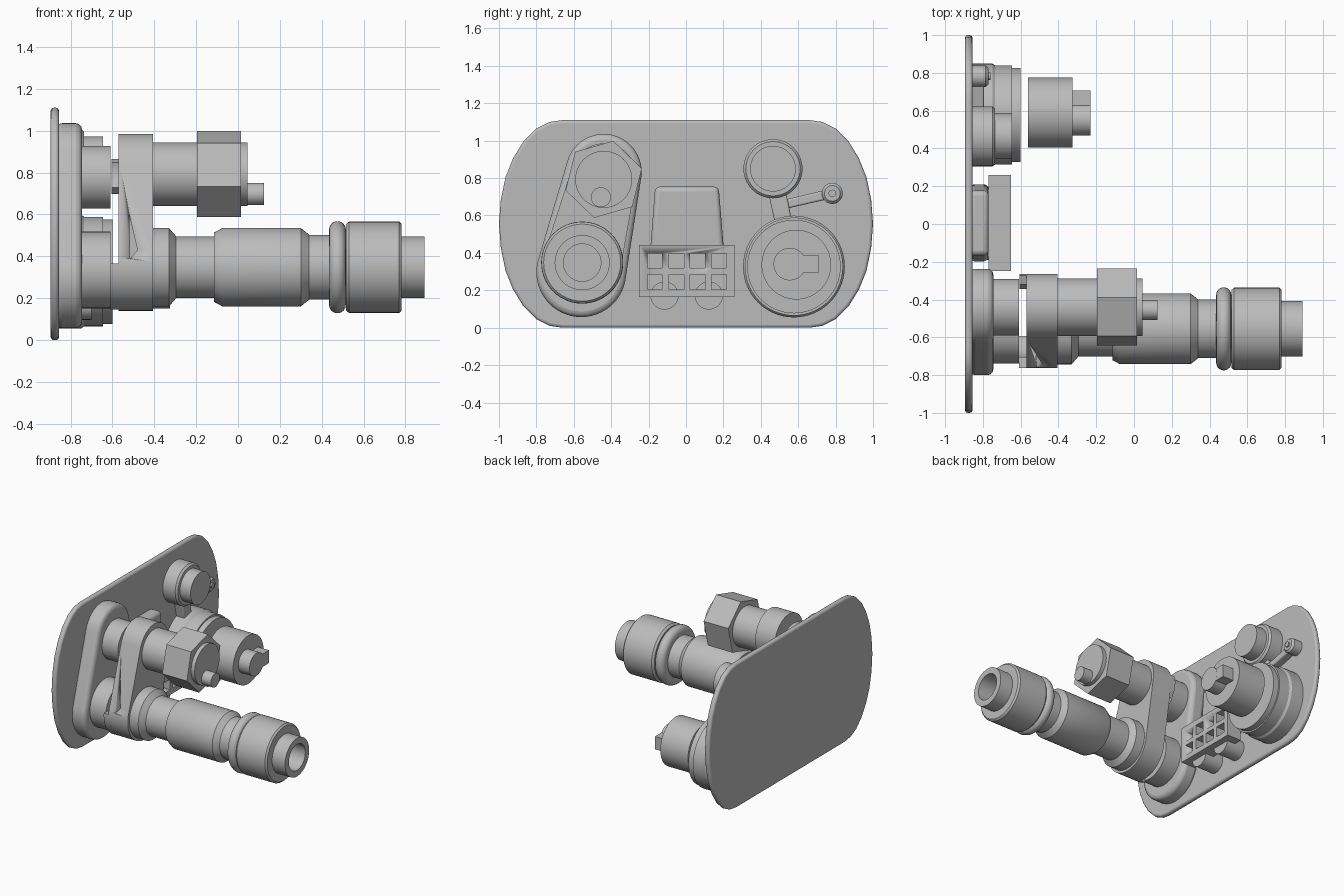
import bpy, bmesh, math
from mathutils import Vector
from mathutils.geometry import convex_hull_2d

cube = bpy.data.objects.get("Cube")
if cube:
    bpy.data.objects.remove(cube, do_unlink=True)

grey = bpy.data.materials.new("plain grey")
grey.use_nodes = True
grey.diffuse_color = (0.5, 0.5, 0.5, 1)
grey.node_tree.nodes["Principled BSDF"].inputs["Base Color"].default_value = (0.5, 0.5, 0.5, 1)


def finish(name, bm, bevel=0, cutters=()):
    """Turn a bmesh into a shaded object, with optional cuts and rounded edges."""
    bmesh.ops.recalc_face_normals(bm, faces=bm.faces)
    mesh = bpy.data.meshes.new(name)
    bm.to_mesh(mesh)
    bm.free()
    mesh.materials.append(grey)
    ob = bpy.data.objects.new(name, mesh)
    bpy.context.collection.objects.link(ob)
    for cutter in cutters:
        mod = ob.modifiers.new("cut", "BOOLEAN")
        mod.operation, mod.solver, mod.object = "DIFFERENCE", "EXACT", cutter
        cutter.hide_render = True
        cutter.hide_set(True)
    if bevel:
        mod = ob.modifiers.new("round", "BEVEL")
        mod.width, mod.segments, mod.limit_method = bevel, 3, "ANGLE"
        mod.angle_limit = math.radians(40)
    bpy.ops.object.select_all(action="DESELECT")
    ob.select_set(True)
    bpy.context.view_layer.objects.active = ob
    bpy.ops.object.shade_smooth_by_angle(angle=math.radians(30))
    return ob


def lathe(name, y, z, profile, sides=56, turn=0, bevel=0):
    """Sweep (x, radius) pairs around an axis parallel to x, capping both ends."""
    bm = bmesh.new()
    rings = []
    for x, r in profile:
        angles = [math.radians(turn) + math.tau * i / sides for i in range(sides)]
        rings.append([bm.verts.new((x, y + r * math.cos(a), z + r * math.sin(a))) for a in angles])
    for a, b in zip(rings, rings[1:]):
        for i in range(sides):
            j = (i + 1) % sides
            bm.faces.new((a[i], a[j], b[j], b[i]))
    bm.faces.new(rings[0])
    bm.faces.new(rings[-1])
    return finish(name, bm, bevel)


def slab(name, outline, x0, x1, bevel=0, cutters=()):
    """Extrude a (y, z) outline along x."""
    bm = bmesh.new()
    face = bm.faces.new([bm.verts.new((x0, y, z)) for y, z in outline])
    new = bmesh.ops.extrude_face_region(bm, geom=[face])["geom"]
    bmesh.ops.translate(bm, vec=(x1 - x0, 0, 0),
                        verts=[v for v in new if isinstance(v, bmesh.types.BMVert)])
    return finish(name, bm, bevel, cutters)


def rect(y0, y1, z0, z1):
    return [(y0, z0), (y1, z0), (y1, z1), (y0, z1)]


def arc(y, z, r, start=0, end=360, n=56):
    steps = [math.radians(start + (end - start) * i / n) for i in range(n + 1)]
    return [(y + r * math.cos(a), z + r * math.sin(a)) for a in steps]


def hull(*circles):
    pts = [Vector(p) for c in circles for p in arc(*c)[:-1]]
    return [tuple(pts[i]) for i in convex_hull_2d(pts)]


# Back plate with bowed ends
quarter = [(1, 0), (0.99, 0.13), (0.965, 0.25), (0.925, 0.35), (0.87, 0.44),
           (0.8, 0.51), (0.73, 0.545), (0.66, 0.555)]
half = quarter + [(-y, z) for y, z in reversed(quarter)]
outline = half + [(-y, -z) for y, z in half[1:-1]]
slab("back_plate", [(y, z + 0.555) for y, z in outline], -0.895, -0.855, 0.015)

# Linked mount: two posts on an oblong pad
UP, LOW = (-0.44, 0.793), (-0.555, 0.348)
slab("link_pad", hull((-0.44, 0.833, 0.203), (-0.56, 0.297, 0.24)), -0.87, -0.745, 0.03)
lathe("upper_post", -0.44, 0.778, [(-0.76, 0.15), (-0.61, 0.15)])
lathe("lower_post", -0.555, 0.335, [(-0.76, 0.183), (-0.61, 0.183)])

# Link block with a wedge slot and two claws at its back
bm = bmesh.new()
tri = bm.faces.new([bm.verts.new((x, -1, z)) for x, z in
                    [(-0.52, 0.6), (-0.515, 0.39), (-0.48, 0.43)]])
new = bmesh.ops.extrude_face_region(bm, geom=[tri])["geom"]
bmesh.ops.translate(bm, vec=(0, 0.33, 0), verts=[v for v in new if isinstance(v, bmesh.types.BMVert)])
slot = finish("slot_cutter", bm)
slab("link_block", hull((-0.44, 0.81, 0.175), (*LOW, 0.208)), -0.57, -0.405, 0, [slot])
slab("lower_claw", arc(*LOW, 0.208, 175, 255, 16) + arc(*LOW, 0.15, 255, 175, 16), -0.61, -0.56)
slab("upper_claw", arc(-0.44, 0.81, 0.175, -40, 18, 12) + arc(-0.44, 0.81, 0.125, 18, -40, 12),
     -0.605, -0.56)

# Upper arm with hexagonal nut and tip
lathe("upper_arm", *UP, [(-0.42, 0.152), (0.045, 0.152)])
lathe("hex_nut", *UP, [(-0.195, 0.212), (0.015, 0.212)], sides=6, turn=16)
lathe("upper_tip", -0.455, 0.698, [(0.03, 0.053), (0.125, 0.053)], sides=32)

# Long stepped barrel with an open end
bulge = [(0.475 + 0.04 * math.cos(math.radians(a)), 0.18 + 0.04 * math.sin(math.radians(a)))
         for a in range(180, -1, -20)]
lathe("long_barrel", *LOW,
      [(-0.42, 0.188), (-0.33, 0.188), (-0.295, 0.147), (-0.115, 0.147), (-0.115, 0.165),
       (-0.075, 0.187), (0.3, 0.187), (0.34, 0.155), (0.435, 0.155)] + bulge +
      [(0.515, 0.205), (0.53, 0.218), (0.77, 0.218), (0.782, 0.206), (0.782, 0.147),
       (0.892, 0.147), (0.892, 0.1), (0.65, 0.1)])

# Large round socket and its separate key knob
lathe("large_socket", 0.577, 0.327,
      [(-0.87, 0.272), (-0.75, 0.272), (-0.735, 0.262), (-0.645, 0.262), (-0.645, 0.25),
       (-0.6, 0.25)])
KNOB = (0.59, 0.337)
lathe("key_knob", *KNOB, [(-0.56, 0.186), (-0.325, 0.186)])
lathe("key_hub", 0.555, 0.34, [(-0.34, 0.087), (-0.23, 0.087)], sides=40)
slab("key_tab", rect(0.57, 0.708, 0.292, 0.39), -0.34, -0.231)

# Small round cap, strap and eyelet
lathe("small_cap", 0.465, 0.85,
      [(-0.87, 0.158), (-0.75, 0.158), (-0.735, 0.145), (-0.735, 0.122), (-0.645, 0.122)])
slab("strap_stem", [(0.475, 0.56), (0.565, 0.58), (0.535, 0.72), (0.445, 0.7)], -0.87, -0.785, 0.01)
slab("strap_arm", [(0.53, 0.635), (0.75, 0.685), (0.74, 0.735), (0.53, 0.685)], -0.87, -0.795, 0.01)
lathe("eyelet", 0.782, 0.718, [(-0.87, 0.056), (-0.785, 0.056), (-0.77, 0.042)], sides=32)
lathe("eyelet_pin", 0.782, 0.718, [(-0.78, 0.02), (-0.76, 0.02)], sides=20)

# Centre housing with windowed block and two lower lugs
slab("centre_housing", [(-0.2, 0.3), (0.212, 0.3), (0.175, 0.754), (-0.165, 0.754)],
     -0.87, -0.77, 0.025)
windows = [slab("window_cutter", rect(y - 0.04, y + 0.04, z - 0.04, z + 0.04), -0.72, -0.6)
           for y in (-0.167, -0.052, 0.062, 0.177) for z in (0.245, 0.358)]
slab("window_block", rect(-0.25, 0.26, 0.165, 0.443), -0.77, -0.65, 0, windows)
for side, y in (("right", -0.115), ("left", 0.122)):
    lathe("lug_" + side, y, 0.172, [(-0.87, 0.075), (-0.7, 0.075)], sides=32)
